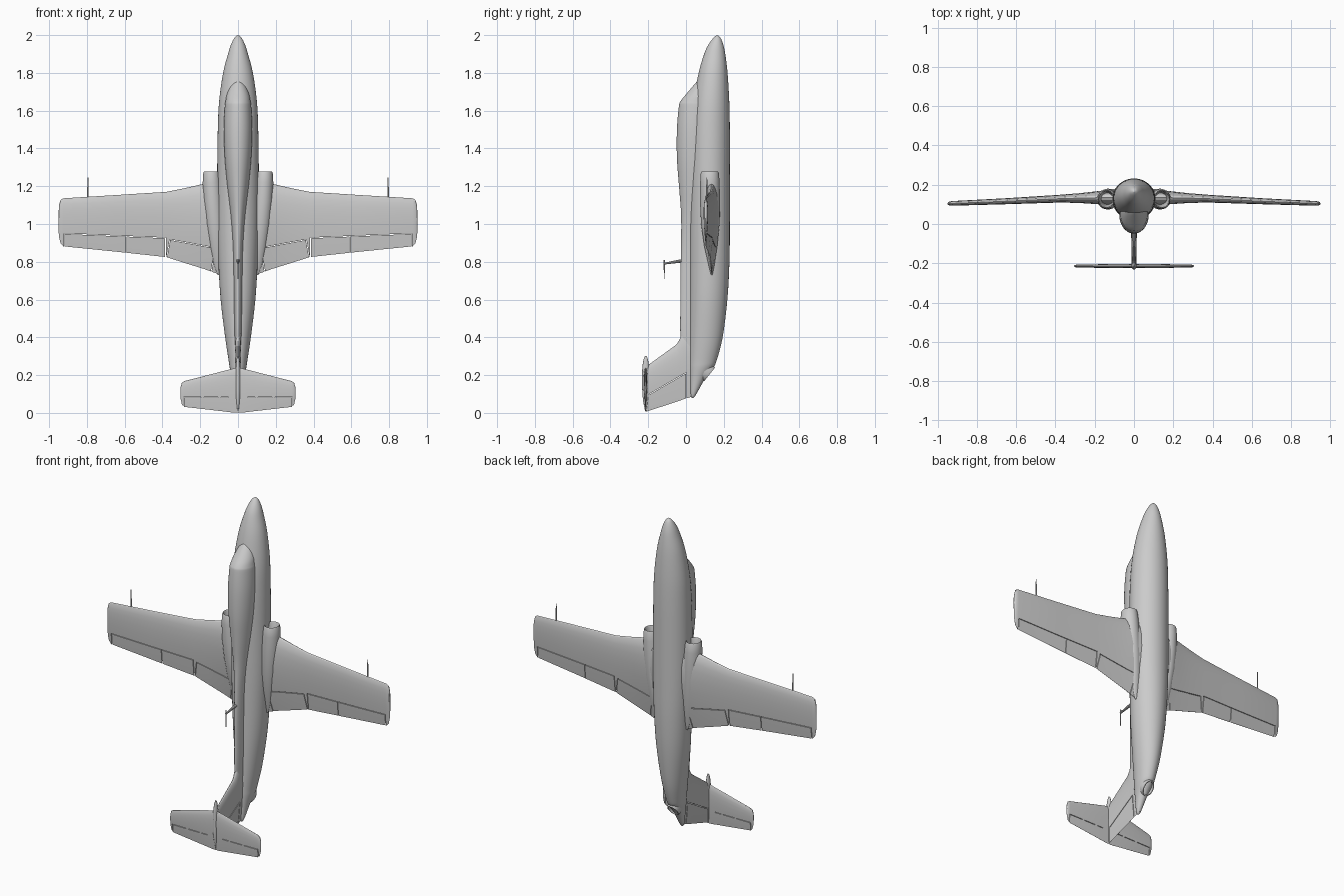
import bpy, bmesh, math
from mathutils import Vector

if "Cube" in bpy.data.objects:
    bpy.data.objects.remove(bpy.data.objects["Cube"])

TAU = math.tau


def finish(ob, angle=35):
    bpy.ops.object.select_all(action='DESELECT')
    ob.select_set(True)
    bpy.context.view_layer.objects.active = ob
    bpy.ops.object.shade_smooth_by_angle(angle=math.radians(angle))


def make(name, bm):
    bmesh.ops.recalc_face_normals(bm, faces=bm.faces)
    me = bpy.data.meshes.new(name)
    bm.to_mesh(me)
    bm.free()
    ob = bpy.data.objects.new(name, me)
    bpy.context.collection.objects.link(ob)
    return ob


def loft(name, rings):
    bm = bmesh.new()
    rs = [[bm.verts.new(p) for p in r] for r in rings]
    n = len(rs[0])
    for a, b in zip(rs, rs[1:]):
        for i in range(n):
            j = (i + 1) % n
            bm.faces.new((a[i], a[j], b[j], b[i]))
    bm.faces.new(rs[0])
    bm.faces.new(rs[-1])
    return make(name, bm)


def smooth_rows(rows, k=4):
    """Catmull-Rom resampling of a station table."""
    out = []
    for i in range(len(rows) - 1):
        p = [rows[max(0, min(len(rows) - 1, i + d))] for d in (-1, 0, 1, 2)]
        for s in range(k):
            t = s / k
            out.append([b + .5 * t * (c - a + t * (2*a - 5*b + 4*c - d + t * (3*(b - c) + d - a)))
                        for a, b, c, d in zip(*p)])
    return out + [list(rows[-1])]


def ring(z, y0, y1, rx, x=0, n=40):
    cy, ry = (y0 + y1) / 2, (y1 - y0) / 2
    return [(x + rx * math.cos(TAU * i / n), cy + ry * math.sin(TAU * i / n), z) for i in range(n)]


def foil(lead, trail, thick, place):
    """Symmetric airfoil ring; place(z, offset) gives the 3D point."""
    us = [0, .012, .05, .12, .22, .36, .52, .7, .86, 1]
    h = [5 * thick * (.2969 * u**.5 - .126 * u - .3516 * u*u + .2843 * u**3 - .1015 * u**4) for u in us]
    pts = [(u, t) for u, t in zip(us, h)] + [(u, -t) for u, t in list(zip(us, h))[:0:-1]]
    return [place(lead + (trail - lead) * u, t) for u, t in pts]


def cut_slots(ob, lines, axis, w=.0035):
    """Cut thin control-surface gaps along lines (span, z)."""
    bm = bmesh.new()
    for (s0, z0), (s1, z1) in lines:
        d = Vector((s1 - s0, z1 - z0)).normalized()
        n = Vector((-d.y, d.x)) * w / 2
        q = [Vector((s0, z0)) + n, Vector((s0, z0)) - n, Vector((s1, z1)) - n, Vector((s1, z1)) + n]
        lo, hi = ([bm.verts.new((p.x, o, p.y) if axis == 'y' else (o, p.x, p.y)) for p in q]
                  for o in (-.5, .5))
        bm.faces.new(lo)
        bm.faces.new(hi)
        for i in range(4):
            j = (i + 1) % 4
            bm.faces.new((lo[i], lo[j], hi[j], hi[i]))
    cutter = make("slot_cutter", bm)
    cutter.hide_render = True
    m = ob.modifiers.new("slots", 'BOOLEAN')
    m.operation, m.solver, m.object, m.use_self = 'DIFFERENCE', 'EXACT', cutter, True
    bpy.context.view_layer.objects.active = ob
    bpy.ops.object.modifier_apply(modifier=m.name)
    bpy.data.objects.remove(cutter)


def mirror(ob):
    m = ob.modifiers.new("mirror", 'MIRROR')
    m.use_mirror_merge = False


def rod(name, a, b, r0, r1):
    a, b = Vector(a), Vector(b)
    q = (b - a).to_track_quat('Z', 'Y')
    ob = loft(name, [[p + q @ Vector((r * math.cos(TAU * i / 10), r * math.sin(TAU * i / 10), 0))
                      for i in range(10)] for p, r in ((a, r0), (b, r1))])
    finish(ob)
    return ob


# Fuselage: z, upper y, lower y, half width
body = [(2, .163, .167, .002), (1.985, .145, .183, .019), (1.95, .119, .197, .037), (1.9, .096, .208, .053),
        (1.8, .067, .22, .079), (1.65, .04, .229, .1), (1.5, .027, .232, .107), (1.3, .022, .232, .11),
        (1, .02, .232, .11), (.8, .02, .23, .104), (.6, .02, .219, .092), (.4, .02, .194, .068),
        (.28, .02, .163, .05), (.24, .02, .145, .044), (.18, .022, .1, .03), (.1, .025, .055, .014),
        (.08, .03, .04, .004)]
finish(loft("fuselage", [ring(*r) for r in smooth_rows(body)]), 60)

# Canopy flowing into the dorsal spine
spine = [(1.755, .058, .14, .02), (1.74, .045, .14, .038), (1.69, .003, .14, .058), (1.65, -.029, .14, .066),
         (1.62, -.038, .14, .07), (1.5, -.048, .14, .075), (1.35, -.048, .14, .07), (1.2, -.037, .14, .057),
         (1.05, -.026, .14, .041), (.9, -.026, .13, .029), (.75, -.029, .12, .024), (.55, -.03, .11, .021),
         (.42, -.03, .1, .018), (.3, -.015, .09, .014), (.2, .01, .07, .01)]
finish(loft("canopy_and_spine", [ring(*r) for r in smooth_rows(spine)]), 50)

# Wings: x, leading z, trailing z, y, thickness
ws = [(.04, 1.24, .71, .135, .1), (.11, 1.228, .737, .135, .088), (.18, 1.213, .762, .134, .068),
      (.28, 1.19, .793, .132, .05), (.38, 1.17, .825, .129, .04), (.65, 1.153, .854, .116, .031),
      (.925, 1.136, .882, .105, .024), (.94, 1.127, .9, .1045, .02), (.947, 1.1, .93, .104, .013),
      (.95, 1.06, .96, .104, .004)]
wing = loft("wing", [foil(l, t, th, lambda z, o, x=x, y=y: (x, y + o, z)) for x, l, t, y, th in ws])
cut_slots(wing, [((.115, .872), (.36, .917)), ((.36, .919), (.382, .8)), ((.12, .875), (.147, .72)),
                 ((.382, .926), (.92, .949)), ((.384, .928), (.384, .8)), ((.592, .934), (.592, .82)),
                 ((.92, .951), (.92, .85))], 'y')
mirror(wing)
finish(wing, 30)

# Air intakes with hollow mouths, fading back along the wing root
duct = [(1.15, .1, .15, .02, .135), (1.2, .092, .158, .028, .137), (1.268, .086, .166, .036, .14),
        (1.277, .082, .17, .04, .14), (1.268, .078, .174, .044, .14), (1.22, .075, .178, .049, .138),
        (1.12, .074, .18, .052, .132), (1, .08, .177, .05, .122), (.88, .097, .165, .042, .11),
        (.78, .12, .15, .03, .1), (.73, .132, .14, .012, .095)]
intake = loft("air_intake", [ring(*r, n=28) for r in duct])
mirror(intake)
finish(intake, 50)

# Wing leading-edge probes
probe = rod("wing_probe", (.795, .11, 1.12), (.795, .11, 1.245), .004, .0025)
mirror(probe)

# Tail fin: y, leading z, trailing z, thickness
fs = [(.05, .43, .09, .032), (0, .425, .077, .032), (-.022, .42, .069, .031), (-.03, .395, .066, .03),
      (-.05, .362, .059, .029), (-.212, .245, .006, .024)]
fin = loft("tail_fin", [foil(l, t, th, lambda z, o, y=y: (o, y, z)) for y, l, t, th in fs])
cut_slots(fin, [((-.195, .098), (.001, .212)), ((.001, .213), (.001, .05))], 'x')
finish(fin, 30)

# Tailplane with elevator gaps
ts = [(0, .24, .001, .022), (.02, .236, .001, .022), (.06, .226, .006, .021), (.285, .168, .032, .016),
      (.297, .16, .045, .013), (.303, .14, .07, .008), (.305, .125, .09, .003)]
tail = [foil(l, t, th, lambda z, o, x=x: (x, -.214 + o, z)) for x, l, t, th in ts]
left = [[(-x, y, z) for x, y, z in r] for r in tail[:0:-1]]
tailplane = loft("tailplane", left + tail)
slots = [((s * a, .082), (s * b, .082)) for s in (-1, 1) for a, b in ((.05, .09), (.105, .18), (.195, .285))]
cut_slots(tailplane, slots + [((s * .287, .084), (s * .287, .03)) for s in (-1, 1)], 'y')
finish(tailplane, 30)

# Bullet fairing where fin and tailplane meet
bul = [(.302, -.215, -.211, .002), (.285, -.224, -.202, .007), (.24, -.231, -.196, .012),
       (.17, -.2325, -.194, .014), (.09, -.23, -.197, .012), (.03, -.221, -.206, .006), (.008, -.215, -.211, .002)]
finish(loft("tail_bullet", [ring(*r, n=20) for r in smooth_rows(bul)]), 60)

# Slanted exhaust nozzle: distance out, radius scale
out, along = Vector((0, .78, -.62)), Vector((0, .62, .78))
base = Vector((0, .116, .212))
finish(loft("exhaust_nozzle", [[base + out * d + Vector((.036 * s * math.cos(TAU * i / 28), 0, 0))
                                + along * (.05 * s * math.sin(TAU * i / 28)) for i in range(28)]
                               for d, s in ((-.04, 1), (.0, 1), (.012, .9), (.012, .78), (-.004, .7))]))

# Spine antenna: mast and air-data rod
rod("antenna_mast", (0, -.01, .807), (0, -.117, .79), .01, .005)
rod("antenna_rod", (0, -.115, .71), (0, -.115, .81), .002, .004)
